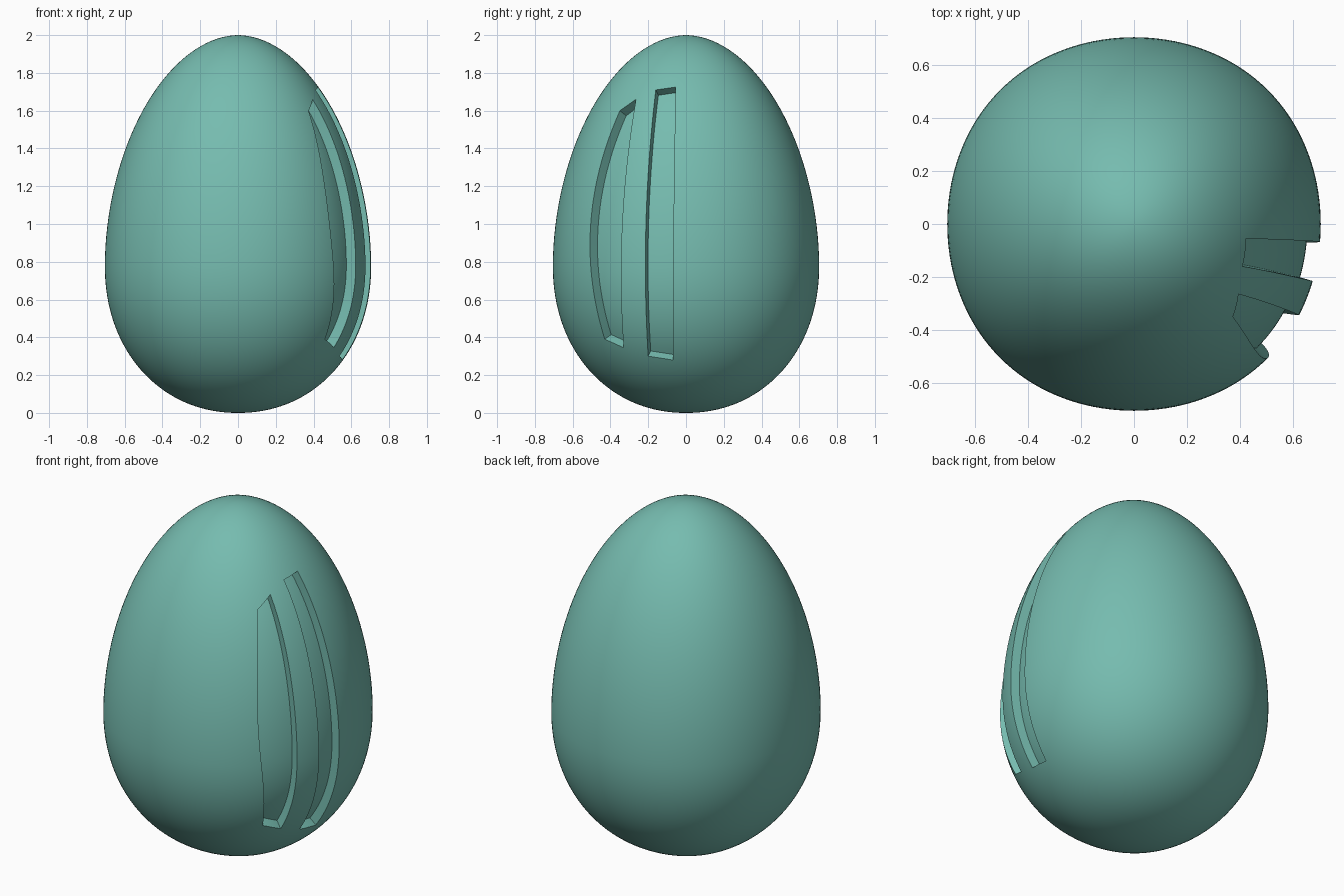
import bpy, bmesh, math
from mathutils import Vector

if "Cube" in bpy.data.objects:
    bpy.data.objects.remove(bpy.data.objects["Cube"])

WIDEST, TOP, R = 0.78, 1.22, 0.705
SEG, RINGS = 144, 72


def radius(z, ang):
    """Egg radius at a height, slightly squared in plan."""
    t = (z - WIDEST) / (TOP if z > WIDEST else WIDEST)
    n = 1.9 if t > 0 else 2.1
    r = R * max(0.0, 1 - abs(t) ** n) ** (1 / n)
    return r * (1 + 0.007 * (1 - math.cos(4 * ang)))


def surface(y, z):
    """Point on the right side of the egg for a given y and z."""
    ang = 0.0
    for _ in range(8):
        r = radius(z, ang)
        ang = math.asin(max(-1, min(1, y / r)))
    return Vector((r * math.cos(ang), y, z))


def normal(y, z, e=0.004):
    dy = surface(y + e, z) - surface(y - e, z)
    dz = surface(y, z + e) - surface(y, z - e)
    return dy.cross(dz).normalized()


def make_object(name, bm):
    bmesh.ops.recalc_face_normals(bm, faces=bm.faces)
    me = bpy.data.meshes.new(name)
    bm.to_mesh(me)
    bm.free()
    ob = bpy.data.objects.new(name, me)
    bpy.context.collection.objects.link(ob)
    return ob


def make_egg():
    bm = bmesh.new()
    rings = []
    for i in range(1, RINGS):
        s = math.sin(-math.pi / 2 + math.pi * i / RINGS)
        z = WIDEST + s * (TOP if s > 0 else WIDEST)
        ring = []
        for j in range(SEG):
            a = 2 * math.pi * j / SEG
            r = radius(z, a)
            ring.append(bm.verts.new((r * math.cos(a), r * math.sin(a), z)))
        rings.append(ring)
    low, high = bm.verts.new((0, 0, 0)), bm.verts.new((0, 0, 2))
    for j in range(SEG):
        k = (j + 1) % SEG
        for a, b in zip(rings, rings[1:]):
            bm.faces.new((a[j], a[k], b[k], b[j]))
        bm.faces.new((low, rings[0][k], rings[0][j]))
        bm.faces.new((high, rings[-1][j], rings[-1][k]))
    return make_object("egg_body", bm)


def bend(p, t):
    """Quadratic through bottom, middle and top values."""
    a, m, b = p
    return a * (1 - t) * (1 - 2 * t) + 4 * m * t * (1 - t) + b * t * (2 * t - 1)


def make_cutter(name, left, right, z_left, z_right, depth, nu=8, nv=48):
    """Curved slab that follows the shell between two edge lines."""
    bm = bmesh.new()
    layers = []
    for off in (-depth, 0.04):
        grid = []
        for i in range(nv + 1):
            t = i / nv
            row = []
            for j in range(nu + 1):
                u = j / nu
                y = bend(left, t) * (1 - u) + bend(right, t) * u
                zl = z_left[0] + (z_left[1] - z_left[0]) * t
                zr = z_right[0] + (z_right[1] - z_right[0]) * t
                z = zl * (1 - u) + zr * u
                row.append(bm.verts.new(surface(y, z) + normal(y, z) * off))
            grid.append(row)
        for i in range(nv):
            for j in range(nu):
                bm.faces.new((grid[i][j], grid[i][j + 1],
                              grid[i + 1][j + 1], grid[i + 1][j]))
        border = (grid[0][:-1] + [r[-1] for r in grid[:-1]]
                  + grid[-1][:0:-1] + [r[0] for r in grid[:0:-1]])
        layers.append(border)
    a, b = layers
    for i in range(len(a)):
        k = (i + 1) % len(a)
        bm.faces.new((a[i], a[k], b[k], b[i]))
    ob = make_object(name, bm)
    ob.hide_render = True
    return ob


egg = make_egg()

# Two long recessed slots on the front right
cutters = [
    make_cutter("side_slot_cutter", (-0.20, -0.212, -0.16), (-0.07, -0.066, -0.055),
                (0.30, 1.71), (0.28, 1.725), 0.05),
    make_cutter("front_slot_cutter", (-0.43, -0.505, -0.35), (-0.33, -0.338, -0.265),
                (0.39, 1.60), (0.345, 1.66), 0.056),
]
bpy.context.view_layer.objects.active = egg
egg.select_set(True)
for c in cutters:
    mod = egg.modifiers.new("slot", 'BOOLEAN')
    mod.operation = 'DIFFERENCE'
    mod.solver = 'EXACT'
    mod.object = c
    bpy.ops.object.modifier_apply(modifier=mod.name)
for c in cutters:
    bpy.data.objects.remove(c, do_unlink=True)

# Smooth shell with crisp slot edges
bpy.ops.object.shade_smooth_by_angle(angle=math.radians(35))
mat = bpy.data.materials.new("teal_shell")
mat.diffuse_color = (0.18, 0.50, 0.43, 1)
mat.use_nodes = True
mat.node_tree.nodes["Principled BSDF"].inputs["Base Color"].default_value = mat.diffuse_color
egg.data.materials.clear()
egg.data.materials.append(mat)
